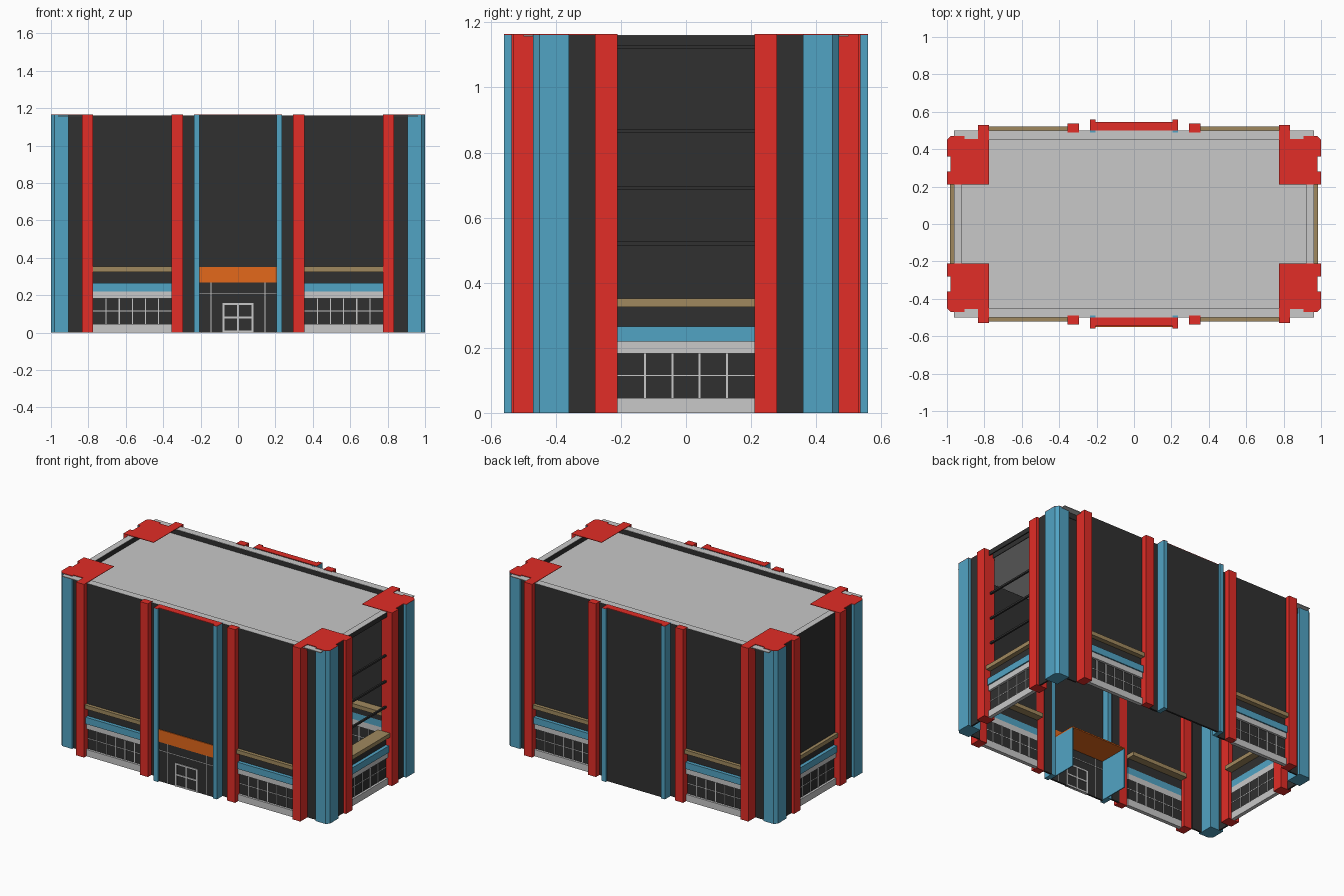
import bpy, bmesh

if "Cube" in bpy.data.objects:
    bpy.data.objects.remove(bpy.data.objects["Cube"])

def mat(name, c):
    m = bpy.data.materials.new(name)
    m.diffuse_color = (*c, 1)
    m.use_nodes = True
    m.node_tree.nodes["Principled BSDF"].inputs["Base Color"].default_value = m.diffuse_color
    return m

RED = mat("red", (.76, .026, .02))
DARK = mat("charcoal", (.030, .030, .030))
BLUE = mat("blue", (.083, .37, .55))
GREY = mat("light grey", (.58, .58, .58))
TAN = mat("tan", (.35, .25, .113))
ORANGE = mat("orange", (.77, .138, .011))

TOP = 1.165      # top of caps
WALL = 1.162     # top of walls and columns
RIM = 1.152      # top of roof rim
DECK = 1.128     # recessed roof deck

def prism(name, pts, z0, z1, m):
    """Extrude a plan outline from z0 to z1."""
    bm = bmesh.new()
    lo = [bm.verts.new((x, y, z0)) for x, y in pts]
    hi = [bm.verts.new((x, y, z1)) for x, y in pts]
    n = len(pts)
    bm.faces.new(lo)
    bm.faces.new(hi)
    for i in range(n):
        j = (i + 1) % n
        bm.faces.new((lo[i], lo[j], hi[j], hi[i]))
    bmesh.ops.recalc_face_normals(bm, faces=bm.faces)
    me = bpy.data.meshes.new(name)
    bm.to_mesh(me)
    bm.free()
    me.materials.append(m)
    ob = bpy.data.objects.new(name, me)
    bpy.context.collection.objects.link(ob)
    return ob

def box(name, x0, x1, y0, y1, z0, z1, m):
    return prism(name, [(x0, y0), (x1, y0), (x1, y1), (x0, y1)], z0, z1, m)

def bay(name, a0, a1, face, n, place, upper):
    """Facade bay: a = along the wall, d = outward distance, placed by a function."""
    def part(part_name, b0, b1, d0, d1, z0, z1, m):
        xs, ys = zip(place(b0, d0), place(b1, d1))
        box(name + "_" + part_name, min(xs), max(xs), min(ys), max(ys), z0, z1, m)
    part("base", a0, a1, face - .02, face + .005, 0, .045, GREY)
    part("glass", a0, a1, face - .02, face - .01, .045, .183, DARK)
    part("lintel", a0, a1, face - .02, face + .005, .183, .22, GREY)
    part("blue_ledge", a0, a1, face - .02, face + .013, .22, .265, BLUE)
    part("recess", a0, a1, face - .02, face - .01, .265, .325, DARK)
    part("tan_beam", a0, a1, face - .07, face + .022, .325, .352, TAN)
    # window grid
    for i in range(1, n):
        a = a0 + (a1 - a0) * i / n
        part("mullion", a - .003, a + .003, face - .022, face - .006, .045, .183, GREY)
    part("transom", a0, a1, face - .021, face - .008, .113, .117, GREY)
    if upper:
        part("upper_wall", a0, a1, face - .012, face, .352, WALL - .002, DARK)

# long facades
for sy, side in ((-1, "front"), (1, "back")):
    for sx in (-1, 1):
        bay(side + "_bay", .355, .775, .5, 6,
            lambda a, d, sx=sx, sy=sy: (sx * a, sy * d), True)
        def col(name, x0, x1, y0, y1, z0, z1, m):
            xs, ys = sorted((sx * x0, sx * x1)), sorted((sy * y0, sy * y1))
            box(side + name, *xs, *ys, z0, z1, m)
        col("_inner_red_column", .295, .355, .49, .537, 0, TOP, RED)
        col("_outer_red_column", .775, .835, .455, .53, 0, WALL, RED)
        col("_blue_column", .205, .235, .49, .56, 0, WALL, BLUE)
        col("_link_wall", .235, .295, .488, .5, 0, WALL - .002, DARK)
        col("_column_cap", .205, .235, .5, .56, WALL, TOP, RED)
        # corner pieces
        col("_end_red_column", .92, 1.0, .21, .28, 0, WALL, RED)
        col("_corner_wall_long", .835, .905, .445, .455, 0, WALL, DARK)
        col("_corner_wall_short", .97, .98, .28, .36, 0, WALL, DARK)
        prism(side + "_corner_blue_column",
              [(sx * x, sy * y) for x, y in
               ((.905, .36), (1, .36), (1, .45), (.98, .47), (.905, .47))],
              0, WALL, BLUE)
        prism(side + "_corner_cap",
              [(sx * x, sy * y) for x, y in
               ((.775, .21), (1, .21), (1, .28), (.98, .28), (.98, .36), (1, .36), (1, .45),
                (.98, .47), (.905, .47), (.905, .455), (.835, .455), (.835, .53), (.775, .53))],
              WALL, TOP, RED)
    ys = sorted((sy * .533, sy * .545))
    box(side + "_centre_wall", -.205, .205, *ys, 0, WALL, DARK)
    box(side + "_centre_cap", -.205, .205, *sorted((sy * .5, sy * .545)), WALL, TOP, RED)

# short ends: left is closed above, right is open with thin rails
for sx, side in ((-1, "left"), (1, "right")):
    bay(side + "_bay", -.21, .21, .963, 5, lambda a, d, sx=sx: (sx * d, a), sx < 0)
for z in (.52, .692, .866):
    box("right_rail", .945, .957, -.21, .21, z - .006, z + .006, DARK)
box("right_top_rail", .955, .963, -.21, .21, DECK, WALL - .002, DARK)

# roof deck with raised rim
box("roof_deck", -.925, .925, -.455, .455, DECK - .008, DECK, GREY)
for s in (-1, 1):
    box("rim_long", -.963, .963, *sorted((s * .45, s * .4995)), WALL - .006, WALL - .001, GREY)
    box("rim_end", *sorted((s * .92, s * .9625)), -.45, .45, WALL - .006, WALL - .001, GREY)
    box("parapet_long", -.92, .92, *sorted((s * .449, s * .458)), DECK - .008, WALL - .003, DARK)
    box("parapet_end", *sorted((s * .919, s * .93)), -.45, .45, DECK - .008, WALL - .003, DARK)

# entrance: orange fascia and ceiling, blue side walls, double door
box("entrance_fascia", -.205, .205, -.55, -.53, .267, .35, ORANGE)
box("entrance_ceiling", -.205, .205, -.533, -.33, .267, .275, ORANGE)
for s in (-1, 1):
    box("entrance_side_wall", *sorted((s * .199, s * .205)), -.533, -.33, 0, .267, BLUE)
for x in (-.077, 0, .077):
    box("door_stile", x - .005, x + .005, -.55, -.53, 0, .157, GREY)
for z in (.005, .08, .152):
    box("door_rail", -.08, .08, -.549, -.53, z - .005, z + .005, GREY)
# thin glazing bars around the door
for s in (-1, 1):
    box("entrance_bar", s * .145 - .002, s * .145 + .002, -.547, -.53, 0, .267, GREY)
box("entrance_transom", -.205, .205, -.547, -.53, .208, .212, GREY)
